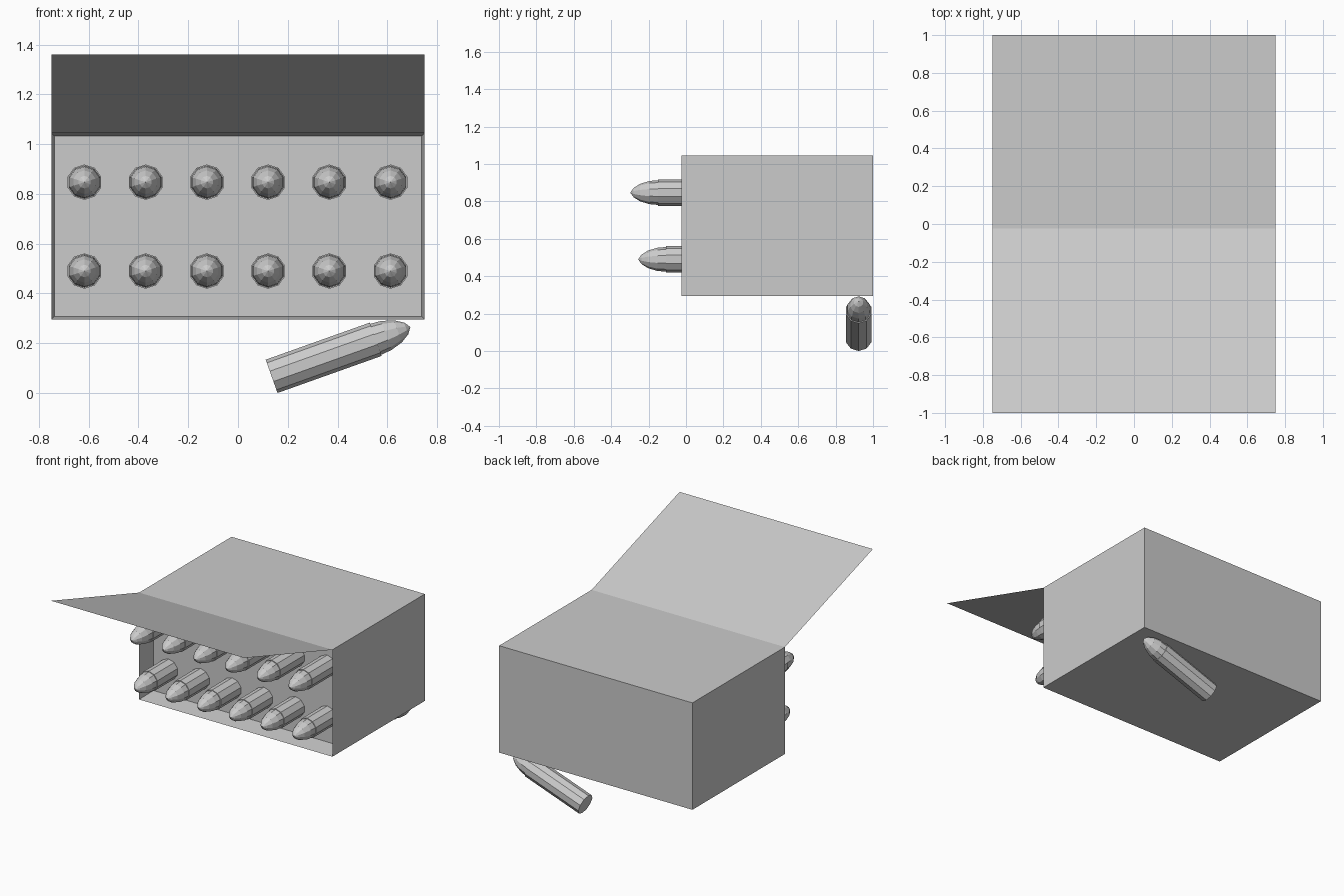
import bpy, bmesh, math
from mathutils import Matrix, Vector

if "Cube" in bpy.data.objects:
    bpy.data.objects.remove(bpy.data.objects["Cube"])

grey = bpy.data.materials.new("light grey")
grey.diffuse_color = (0.6, 0.6, 0.6, 1)
grey.use_nodes = True
grey.node_tree.nodes["Principled BSDF"].inputs["Base Color"].default_value = grey.diffuse_color


def finish(name, bm, matrix=None):
    mesh = bpy.data.meshes.new(name)
    bm.to_mesh(mesh)
    bm.free()
    mesh.materials.append(grey)
    obj = bpy.data.objects.new(name, mesh)
    bpy.context.collection.objects.link(obj)
    if matrix:
        obj.matrix_world = matrix
    return obj


# Carton: closed box whose front face tapers back into a shallow recess
W, Y0, Y1, Z0, Z1 = 0.75, -0.025, 1.0, 0.295, 1.045
bm = bmesh.new()
bmesh.ops.create_cube(bm, size=1, matrix=Matrix.Translation((0, (Y0 + Y1) / 2, (Z0 + Z1) / 2))
                      @ Matrix.Diagonal((2 * W, Y1 - Y0, Z1 - Z0, 1)))
bm.normal_update()
front = min(bm.faces, key=lambda f: f.normal.y)
bmesh.ops.inset_region(bm, faces=[front], thickness=0.013, depth=-0.14, use_even_offset=True)

# Open lid: thin flap hinged on the upper front edge
hinge = [e for e in bm.edges if all(abs(v.co.y - Y0) < 1e-4 and abs(v.co.z - Z1) < 1e-4
                                    for v in e.verts)]
ext = bmesh.ops.extrude_edge_only(bm, edges=hinge)
flap = [v for v in ext["geom"] if isinstance(v, bmesh.types.BMVert)]
bmesh.ops.translate(bm, verts=flap, vec=(0, -1 - Y0, 1.36 - Z1))
for f in bm.faces:
    if all(v.co.z > Z1 - 1e-4 for v in f.verts) and f.normal.z < 0:
        f.normal_flip()
finish("carton_with_lid", bm)

# Cartridge: ten-sided case with a slightly narrower rounded tip, along local +z
CASE = 0.444
PROFILE = [(0.071, 0), (0.071, CASE), (0.066, CASE), (0.062, CASE + 0.045),
           (0.047, CASE + 0.095), (0.025, CASE + 0.13)]
SIDES = 10


def cartridge(name, matrix):
    bm = bmesh.new()
    rings = [[bm.verts.new((r * math.cos(a), r * math.sin(a), z))
              for a in (2 * math.pi * i / SIDES for i in range(SIDES))] for r, z in PROFILE]
    for lo, hi in zip(rings, rings[1:]):
        for i in range(SIDES):
            j = (i + 1) % SIDES
            bm.faces.new((lo[i], lo[j], hi[j], hi[i]))
    bm.faces.new(rings[0][::-1])
    tip = bm.verts.new((0, 0, CASE + 0.148))
    for i in range(SIDES):
        bm.faces.new((rings[-1][i], rings[-1][(i + 1) % SIDES], tip))
    return finish(name, bm, matrix)


def frame(base, axis, up):
    """Local z along axis, local x along up."""
    z, x = Vector(axis).normalized(), Vector(up).normalized()
    m = Matrix((x, z.cross(x), z)).transposed().to_4x4()
    return Matrix.Translation(base) @ m


# Two rows of cartridges pointing forward
for row, (z, shoulder) in {"lower": (0.49, -0.108), "upper": (0.847, -0.15)}.items():
    for i in range(6):
        cartridge(f"{row}_cartridge_{i + 1}",
                  frame((-0.617 + 0.246 * i, shoulder + CASE, z), (0, -1, 0), (0, 0, 1)))

# Loose cartridge leaning under the carton
t = math.radians(19.6)
cartridge("loose_cartridge", frame((0.135, 0.923, 0.071 * math.cos(t)),
                                   (math.cos(t), 0, math.sin(t)),
                                   (-math.sin(t), 0, math.cos(t))))
